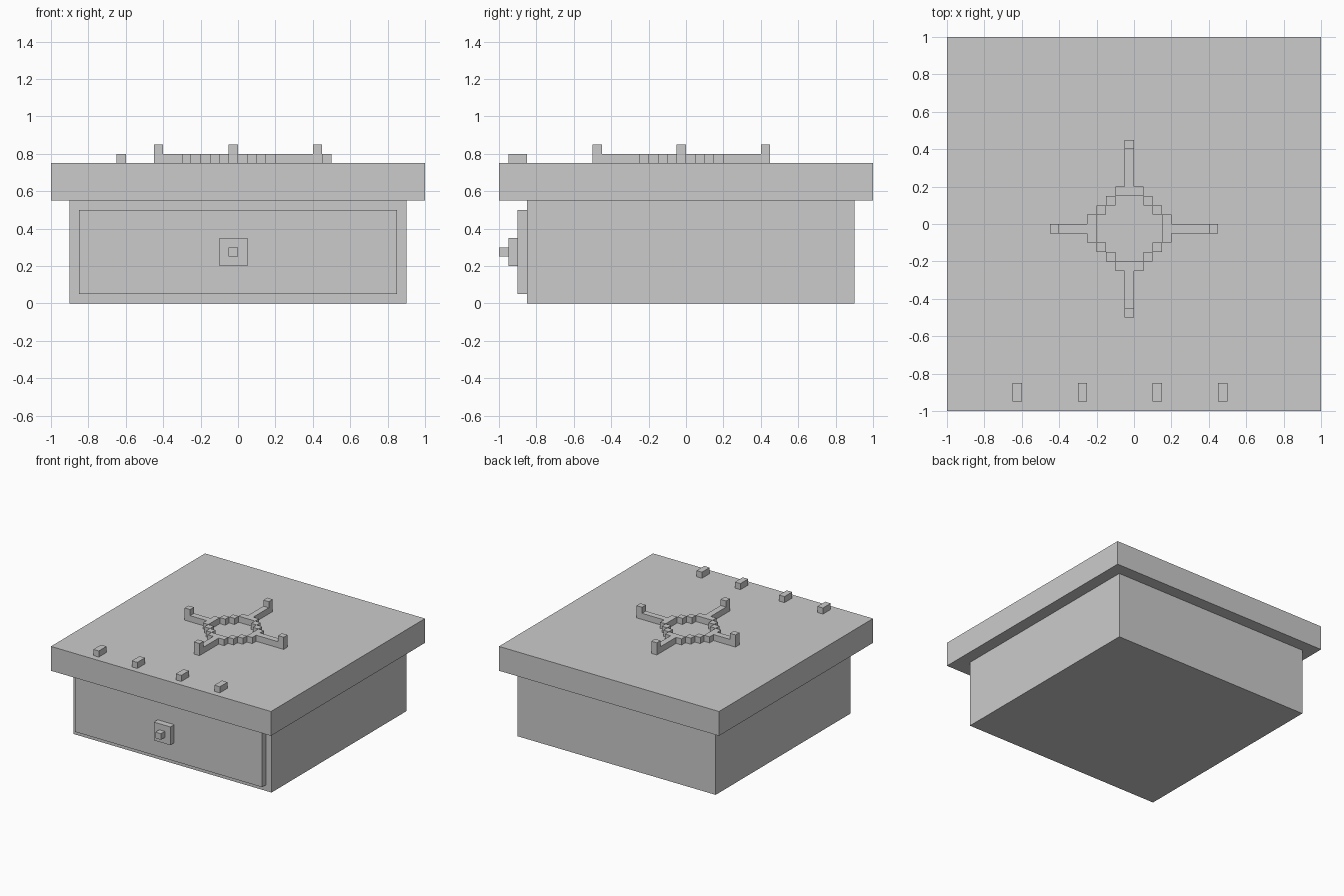
import bpy, bmesh
from math import pi
from mathutils import Matrix, Vector

if "Cube" in bpy.data.objects:
    bpy.data.objects.remove(bpy.data.objects["Cube"])

U = 0.05                                # block unit of the model
CENTRE = Vector((-U / 2, -U / 2, 0))    # burner centre


def finish(name, bm):
    bmesh.ops.recalc_face_normals(bm, faces=bm.faces)
    mesh = bpy.data.meshes.new(name)
    bm.to_mesh(mesh)
    bm.free()
    ob = bpy.data.objects.new(name, mesh)
    bpy.context.collection.objects.link(ob)
    return ob


def add_box(bm, lo, hi, turn=Matrix()):
    lo, hi = Vector(lo), Vector(hi)
    m = turn @ Matrix.Translation((lo + hi) / 2) @ Matrix.Diagonal((*(hi - lo), 1))
    bmesh.ops.create_cube(bm, size=1, matrix=m)


def box(name, lo, hi):
    bm = bmesh.new()
    add_box(bm, lo, hi)
    return finish(name, bm)


# Cabinet and worktop
box("oven_body", (-0.9, -0.85, 0), (0.9, 0.9, 0.55))
box("cooktop", (-1, -1, 0.55), (1, 1, 0.75))

# Front door with its stepped handle
box("oven_door", (-0.85, -0.9, 0.05), (0.85, -0.85, 0.5))
box("handle_plate", (-0.1, -0.95, 0.2), (0.05, -0.9, 0.35))
box("handle_knob", (-0.05, -1, 0.25), (0, -0.95, 0.3))

# Control knobs along the front edge
for i, x in enumerate((-0.65, -0.3, 0.1, 0.45)):
    box(f"control_knob_{i + 1}", (x, -0.95, 0.75), (x + U, -0.85, 0.8))

# Burner ring: one side bar and two corner blocks per quarter turn
ring = bmesh.new()
for q in range(4):
    turn = Matrix.Translation(CENTRE) @ Matrix.Rotation(q * pi / 2, 4, 'Z')
    add_box(ring, (0.175, -0.075, 0.75), (0.225, 0.075, 0.8), turn)
    for a, b in ((0.125, 0.075), (0.075, 0.125)):
        add_box(ring, (a, b, 0.75), (a + U, b + U, 0.8), turn)
finish("burner_ring", ring)

# Pan support arms: L profile with an upturned tip (the left one is shorter)
for q, (side, end) in enumerate((("right", 0.475), ("back", 0.475),
                                 ("left", 0.425), ("front", 0.475))):
    profile = [(0.225, 0.75), (end, 0.75), (end, 0.85),
               (end - U, 0.85), (end - U, 0.8), (0.225, 0.8)]
    bm = bmesh.new()
    face = bm.faces.new([bm.verts.new((x, -U / 2, z)) for x, z in profile])
    out = bmesh.ops.extrude_face_region(bm, geom=[face])["geom"]
    bmesh.ops.translate(bm, vec=(0, U, 0),
                        verts=[v for v in out if isinstance(v, bmesh.types.BMVert)])
    bm.transform(Matrix.Translation(CENTRE) @ Matrix.Rotation(q * pi / 2, 4, 'Z'))
    finish(f"pan_support_{side}", bm)
